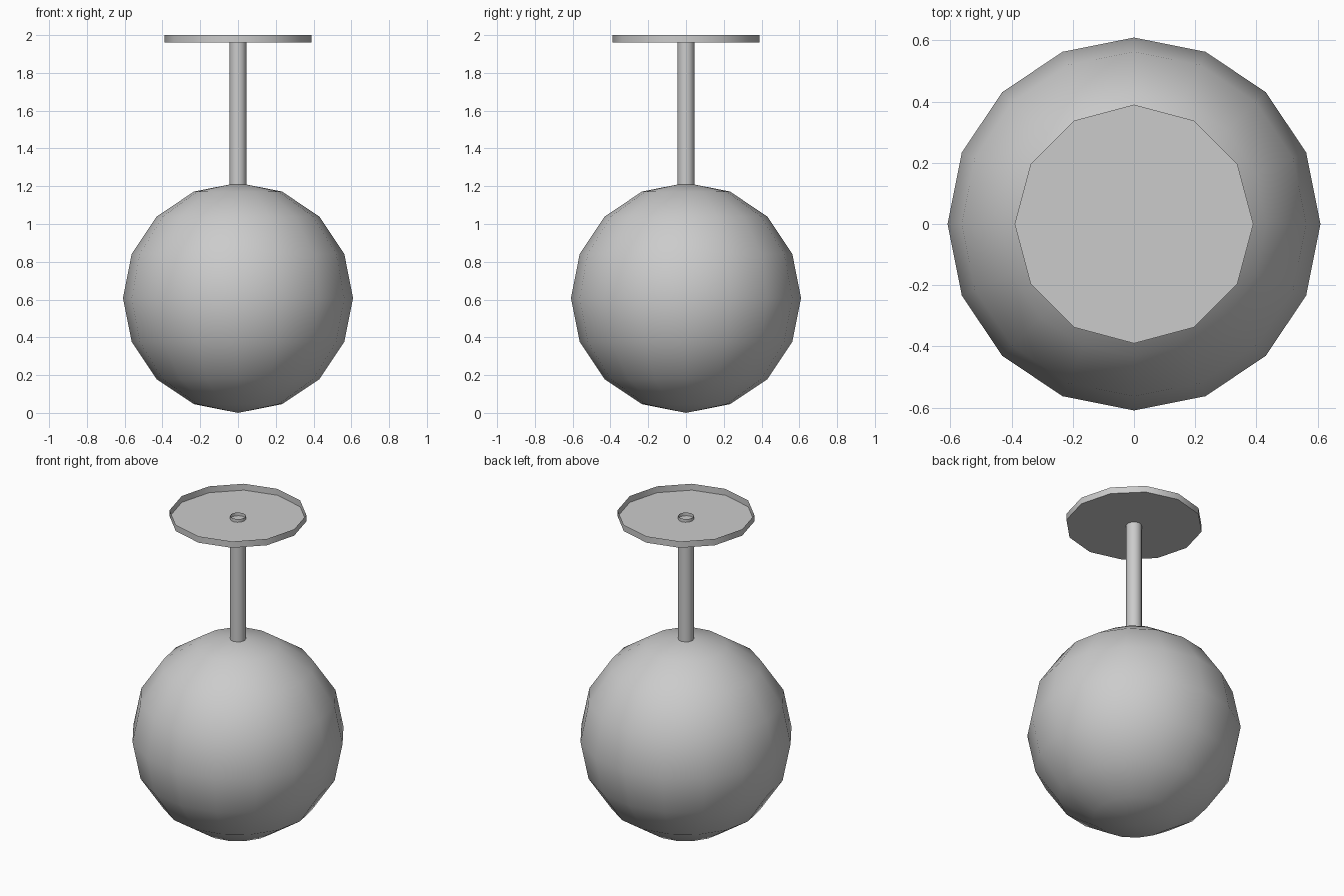
import bpy, math

if "Cube" in bpy.data.objects:
    bpy.data.objects.remove(bpy.data.objects["Cube"])

R = 0.609          # globe radius
PLATE_Z = 1.96     # floor of the ceiling plate


def smooth(name):
    ob = bpy.context.object
    ob.name = name
    bpy.ops.object.shade_smooth_by_angle(angle=math.radians(50))
    return ob


def remove_caps(ob, keep_bottom):
    # open the tube: drop the top cap and optionally the bottom one
    me = ob.data
    import bmesh
    bm = bmesh.new()
    bm.from_mesh(me)
    bm.normal_update()
    caps = [f for f in bm.faces
            if f.normal.z > 0.9 or (f.normal.z < -0.9 and not keep_bottom)]
    bmesh.ops.delete(bm, geom=caps, context='FACES')
    bm.to_mesh(me)
    bm.free()


def open_cylinder(name, sides, radius, z0, z1, keep_bottom):
    bpy.ops.mesh.primitive_cylinder_add(
        vertices=sides, radius=radius, depth=z1 - z0,
        end_fill_type='NGON', location=(0, 0, (z0 + z1) / 2))
    ob = smooth(name)
    remove_caps(ob, keep_bottom)
    return ob


# Low-poly smooth globe
bpy.ops.mesh.primitive_uv_sphere_add(segments=16, ring_count=8, radius=R,
                                     location=(0, 0, R))
smooth("globe")

# Hanging rod, open tube poking slightly through the plate
open_cylinder("rod", 12, 0.045, 1.205, 1.98, False)

# Ceiling plate: shallow dish open at the top
open_cylinder("ceiling_plate", 12, 0.39, PLATE_Z, 2.0, True)
